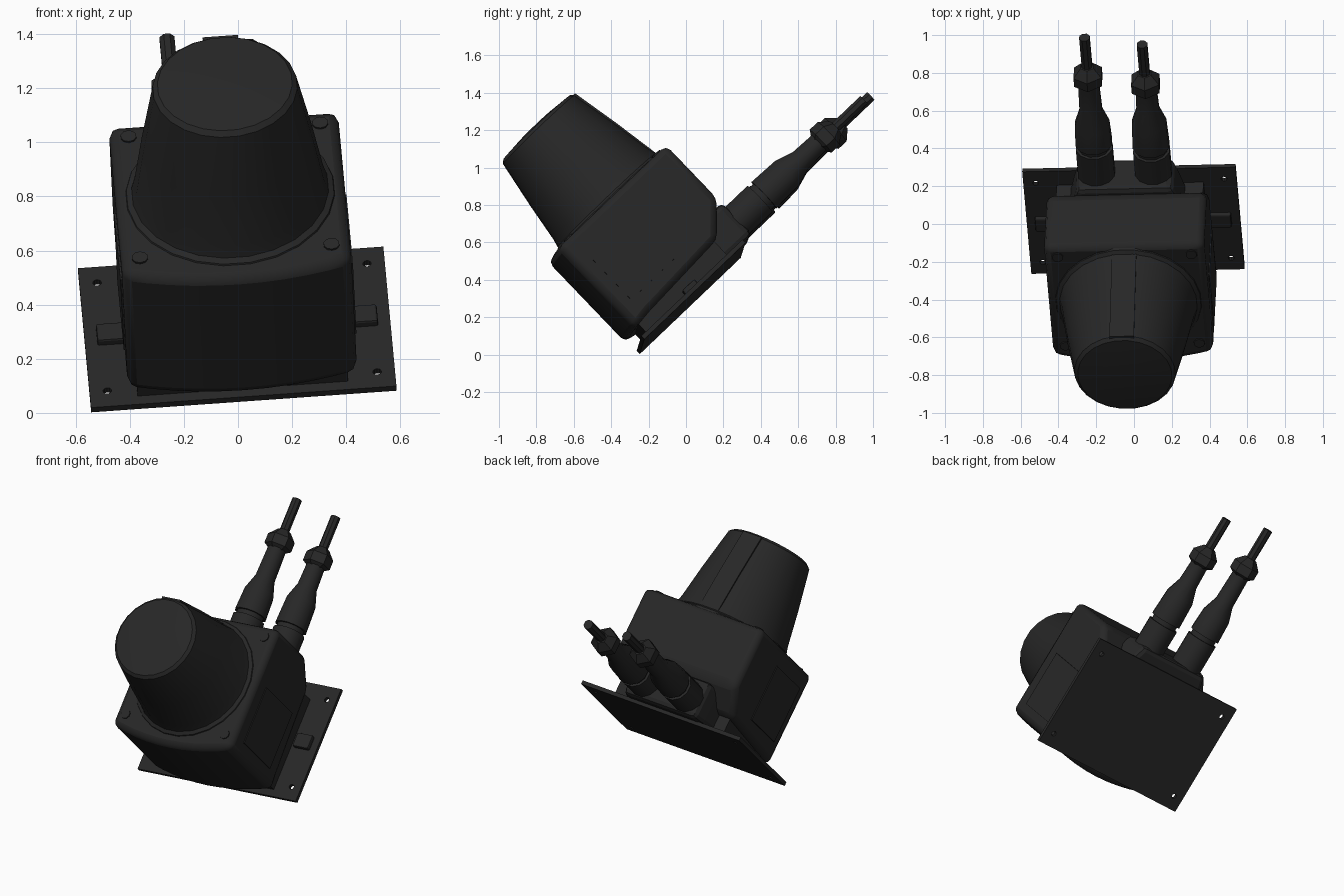
import bpy, bmesh, math
from mathutils import Matrix, Vector

if "Cube" in bpy.data.objects:
    bpy.data.objects.remove(bpy.data.objects["Cube"])

# Tilted local frame: X across the plate, Y up along the plate, Z out of it
u = Vector((0.9973, 0.022, 0.0706)).normalized()
v = Vector((-0.060, 0.722, 0.689))
v = (v - u * v.dot(u)).normalized()
n = u.cross(v)
FRAME = Matrix.Translation((-0.0025, 0.031, 0.304)) @ Matrix((u, v, n)).transposed().to_4x4()
ALONG_Y = Matrix.Rotation(-math.pi / 2, 4, 'X')

black = bpy.data.materials.new("black_plastic")
black.diffuse_color = (0.02, 0.02, 0.02, 1)
black.use_nodes = True
black.node_tree.nodes["Principled BSDF"].inputs["Base Color"].default_value = black.diffuse_color


def finish(name, bm, local=Matrix(), bevel=0, segments=2, smooth=35):
    bmesh.ops.recalc_face_normals(bm, faces=bm.faces)
    me = bpy.data.meshes.new(name)
    bm.to_mesh(me)
    bm.free()
    ob = bpy.data.objects.new(name, me)
    bpy.context.collection.objects.link(ob)
    ob.matrix_world = FRAME @ local
    me.materials.append(black)
    if bevel:
        m = ob.modifiers.new("bevel", 'BEVEL')
        m.width, m.segments, m.limit_method = bevel, segments, 'ANGLE'
        m.angle_limit = math.radians(30)
    if smooth:
        bpy.ops.object.select_all(action='DESELECT')
        ob.select_set(True)
        bpy.context.view_layer.objects.active = ob
        bpy.ops.object.shade_smooth_by_angle(angle=math.radians(smooth))
    return ob


def box(name, lo, hi, bevel=0):
    bm = bmesh.new()
    bmesh.ops.create_cube(bm, size=1)
    for p in bm.verts:
        p.co = [(l + h) / 2 + c * (h - l) for l, h, c in zip(lo, hi, p.co)]
    return finish(name, bm, bevel=bevel, smooth=0)


def loft(bm, rings):
    """Join equal-length closed rings and cap both ends."""
    rows = [[bm.verts.new(p) for p in r] for r in rings]
    k = len(rows[0])
    for r, s in zip(rows, rows[1:]):
        for i in range(k):
            j = (i + 1) % k
            bm.faces.new((r[i], r[j], s[j], s[i]))
    bm.faces.new(rows[0])
    bm.faces.new(rows[-1])


def lathe(name, profile, sides, local, smooth=35):
    bm = bmesh.new()
    ang = [2 * math.pi * (i + 0.5) / sides for i in range(sides)]
    loft(bm, [[(r * math.cos(t), r * math.sin(t), h) for t in ang] for h, r in profile])
    return finish(name, bm, local, smooth=smooth)


# Mounting plate with four corner holes
plate = box("mounting_plate", (-0.566, -0.374, -0.006), (0.566, 0.374, 0.018))
bm = bmesh.new()
for sx in (-1, 1):
    for sy in (-1, 1):
        bmesh.ops.create_cone(bm, cap_ends=True, segments=10, radius1=0.016, radius2=0.016,
                              depth=0.2, matrix=Matrix.Translation((sx * 0.5, sy * 0.29, 0)))
cutter = finish("hole_cutter", bm, smooth=0)
cutter.hide_render = True
cutter.hide_set(True)
cut = plate.modifiers.new("holes", 'BOOLEAN')
cut.operation, cut.solver, cut.object = 'DIFFERENCE', 'EXACT', cutter

# Pedestal between plate and housing
box("pedestal", (-0.39, -0.33, 0.01), (0.39, 0.27, 0.14))

# Main housing: side outline lofted across, bottom wall bowed outward
bm = bmesh.new()
rings = []
for i in range(11):
    a = -0.425 + 0.085 * i
    low = -0.355 - 0.065 * (1 - (a / 0.425) ** 2)
    rings.append([(a, low, 0.075), (a, low, 0.672), (a, 0.44, 0.672),
                  (a, 0.44, 0.28), (a, 0.29, 0.12), (a, -0.25, 0.09)])
loft(bm, rings)
finish("housing", bm, bevel=0.035)

# Thin side covers, side feet on the plate and corner caps on the front face
for s, side in ((-1, "left"), (1, "right")):
    xs = sorted((s * 0.40, s * 0.431))
    box(side + "_side_cover", (xs[0], -0.27, 0.2), (xs[1], 0.1, 0.56))
    xs = sorted((s * 0.41, s * 0.52))
    box(side + "_foot", (xs[0], -0.045, 0.01), (xs[1], 0.045, 0.045), bevel=0.008)
    for y in (-0.28, 0.37):
        lathe(side + "_corner_cap", [(0.66, 0.03), (0.679, 0.03)], 10,
              Matrix.Translation((s * 0.355, y, 0)))

# Tapered round window with a flared base and slightly domed end
lathe("window_cone", [(0.64, 0.40), (0.678, 0.385), (0.69, 0.365), (0.74, 0.352), (0.95, 0.318),
                      (1.215, 0.268), (1.232, 0.25), (1.243, 0.12)], 24,
      Matrix.Translation((0, 0.033, 0)))
# Flat rib along the top of the cone
bm = bmesh.new()
loft(bm, [[(-0.065, 0.2, c), (0.065, 0.2, c), (0.065, t, c), (-0.065, t, c)]
          for c, t in ((0.66, 0.398), (0.95, 0.352), (1.22, 0.302))])
finish("cone_rib", bm, smooth=0)

# Connector block on the back edge, with sloped sides
bm = bmesh.new()
loft(bm, [[(-w - 0.01, b, 0.015), (w - 0.01, b, 0.015), (w - 0.01, b, 0.25), (-w - 0.01, b, 0.25)]
          for b, w in ((0.2, 0.32), (0.36, 0.28), (0.455, 0.25))])
finish("connector_block", bm, bevel=0.03, smooth=0)

# Two cable connectors: collar, grip, taper, nut and cable stub
for side, x, d in (("left", -0.162, 0.06), ("right", 0.14, 0.0)):
    at = Matrix.Translation((x, 0, 0.125)) @ ALONG_Y
    lathe(side + "_connector", [(0.4, 0.1), (0.62 + d / 2, 0.1), (0.62 + d / 2, 0.085),
                                (0.65 + d / 2, 0.085), (0.65 + d / 2, 0.1), (0.82, 0.094),
                                (0.92, 0.062), (1.09 + d, 0.056)], 12, at)
    lathe(side + "_nut", [(1.05 + d, 0.055), (1.07 + d, 0.085), (1.13 + d, 0.085),
                          (1.18 + d, 0.04)], 6, at, smooth=0)
    lathe(side + "_cable", [(1.1, 0.03), (1.39 + d, 0.03)], 8, at)
